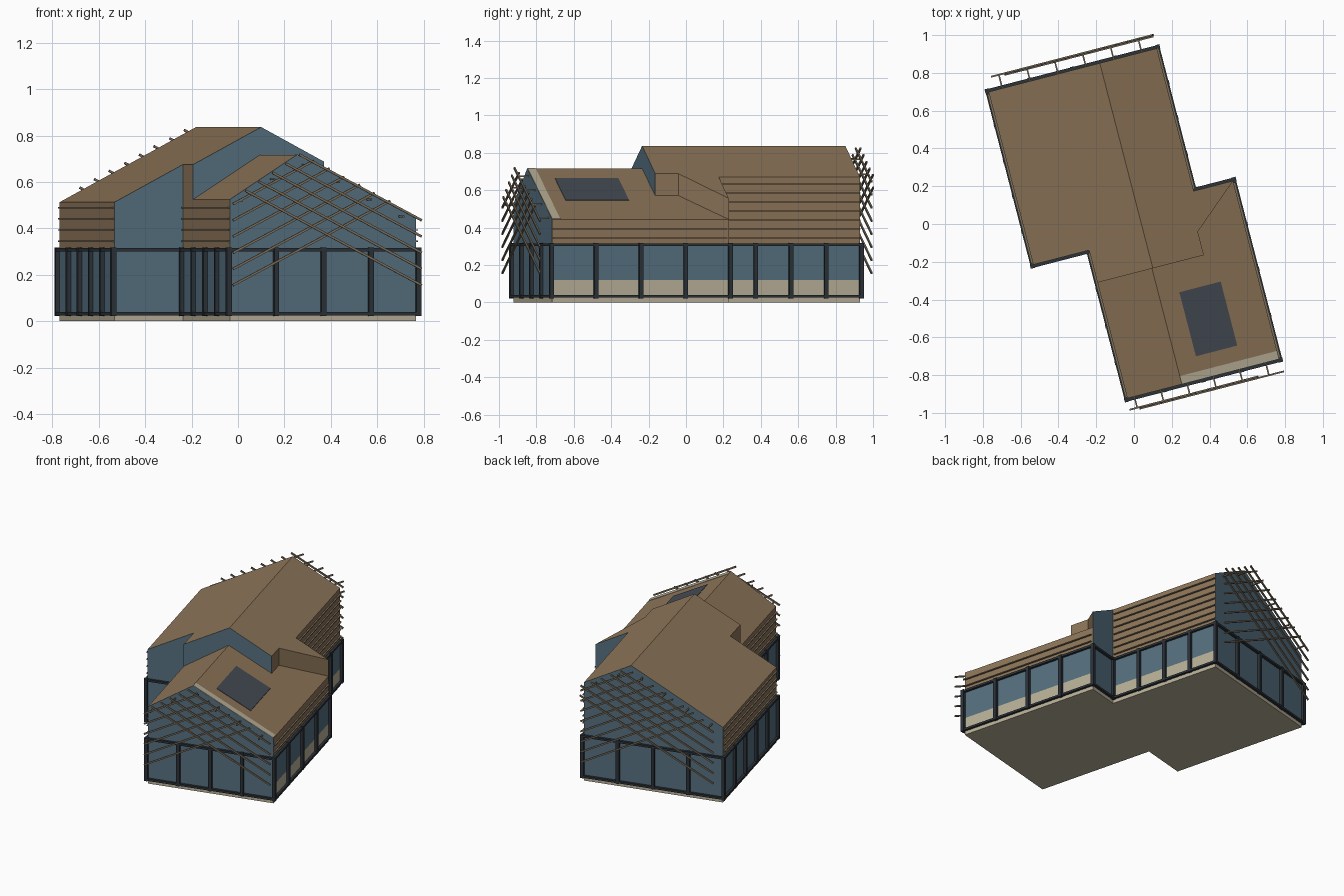
import bpy, bmesh, math
from mathutils import Vector, Matrix

if "Cube" in bpy.data.objects:
    bpy.data.objects.remove(bpy.data.objects["Cube"])

ROT = Matrix.Rotation(math.radians(14.5), 4, 'Z')   # whole house is turned on the grid


def mat(name, c):
    m = bpy.data.materials.new(name)
    m.diffuse_color = (*c, 1)
    m.use_nodes = True
    m.node_tree.nodes["Principled BSDF"].inputs["Base Color"].default_value = m.diffuse_color
    return m


WOOD = mat("wood", (0.27, 0.18, 0.10))
GLASS = mat("glass", (0.09, 0.16, 0.21))
STONE = mat("stone", (0.48, 0.43, 0.31))
DARK = mat("dark_metal", (0.025, 0.032, 0.04))
PANEL = mat("panel", (0.06, 0.07, 0.09))
SLAT = mat("slat", (0.20, 0.16, 0.11))


def finish(name, bm, mats):
    bmesh.ops.recalc_face_normals(bm, faces=bm.faces)
    me = bpy.data.meshes.new(name)
    bm.to_mesh(me)
    bm.free()
    me.transform(ROT)
    for m in mats:
        me.materials.append(m)
    ob = bpy.data.objects.new(name, me)
    bpy.context.collection.objects.link(ob)
    return ob


def prism(name, low, high, mats, side_idx=None, end_idx=0):
    """Solid between two matching loops of points."""
    bm = bmesh.new()
    a = [bm.verts.new(p) for p in low]
    b = [bm.verts.new(p) for p in high]
    n = len(a)
    for f in (bm.faces.new(a), bm.faces.new(b)):
        f.material_index = end_idx
    for i in range(n):
        f = bm.faces.new((a[i], a[(i + 1) % n], b[(i + 1) % n], b[i]))
        f.material_index = side_idx[i] if side_idx else 0
    return finish(name, bm, mats)


def bars(name, segs, w, h, m):
    """Box-section bars between point pairs, joined as one part."""
    bm = bmesh.new()
    for p, q in segs:
        p, q = Vector(p), Vector(q)
        d = q - p
        x = d.normalized()
        y = x.cross(Vector((0, 0, 1)))
        y = y.normalized() if y.length > 1e-4 else Vector((0, 1, 0))
        z = x.cross(y)
        M = Matrix((x * d.length, y * w, z * h)).transposed().to_4x4()
        bmesh.ops.create_cube(bm, size=1, matrix=Matrix.Translation((p + q) / 2) @ M)
    return finish(name, bm, [m])


# Roof heights across the width
def roof_a(u):
    return 0.837 - 0.533 * abs(u - 0.038)


def roof_b(u):
    return 0.717 - (0.644 if u < 0.033 else 0.514) * abs(u - 0.033)


def block(name, u0, u1, v0, v1, roof, ridge, base=True):
    zs = [(u0, 0.025), (u0, 0.31), (u0, roof(u0)), (ridge, roof(ridge)),
          (u1, roof(u1)), (u1, 0.31), (u1, 0.12), (u1, 0.025)]
    idx = [1, 0, 0, 0, 0, 1, 2, 2]
    return prism(name, [(u, v0, z) for u, z in zs], [(u, v1, z) for u, z in zs],
                 [WOOD, GLASS, STONE], idx, 1)


# Foundation slab
foot = [(-.57, .87), (.35, .87), (.35, .09), (.565, .09),
        (.565, -.885), (-.265, -.885), (-.265, -.075), (-.57, -.075)]
prism("foundation", [(u, v, 0) for u, v in foot], [(u, v, .025) for u, v in foot], [STONE])

# Two gabled wings and the raised link between them
block("rear_wing", -.57, .35, -.075, .87, roof_a, .038)
block("front_wing", -.265, .565, -.885, .09, roof_b, .033)
link = [(-.265, .31), (-.265, roof_a(-.265)), (.038, roof_a(.038)), (.317, roof_a(.317)), (.317, .31)]
prism("link_roof", [(u, -.252, z) for u, z in link], [(u, -.07, z) for u, z in link],
      [WOOD, GLASS], [0] * 5, 1)
flare = [(.317, -.124), (.565, .09), (.317, .09)]
prism("roof_flare", [(u, v, .4) for u, v in flare],
      [(u, v, roof_a(u)) for u, v in flare], [WOOD, GLASS], [0, 1, 0])


# Thin pieces lying on the right slope of the front roof
def on_roof(name, u0, u1, v0, v1, t, m):
    c = [(u0, v0), (u1, v0), (u1, v1), (u0, v1)]
    prism(name, [(u, v, roof_b(u) - .01) for u, v in c],
          [(u, v, roof_b(u) + t) for u, v in c], [m])


on_roof("skylight", .142, .368, -.76, -.41, .003, PANEL)
on_roof("roof_verge", .035, .563, -.884, -.84, .003, STONE)

# Ground floor window frames: corner to corner with number of bays
outer = [(-.577, .877), (.357, .877), (.357, .097), (.572, .097),
         (.572, -.892), (-.272, -.892), (-.272, -.082), (-.577, -.082)]
bays = [4, 4, 1, 4, 4, 4, 1, 5]
posts, rails = [], []
for i, n in enumerate(bays):
    p, q = Vector(outer[i]), Vector(outer[(i + 1) % 8])
    for z in (.032, .308):
        rails.append(((*p, z), (*q, z)))
    for k in range(n):
        c = p.lerp(q, k / n)
        posts.append(((*c, .022), (*c, .318)))
bars("window_posts", posts, .022, .022, DARK)
bars("window_rails", rails, .018, .014, DARK)

# Horizontal cladding slats on the long sides
slats = []
for k in range(8):
    z = .345 + k * .048
    for u, v0, v1, top in ((-.574, -.07, .86, .5), (-.269, -.88, -.09, .51),
                           (.354, .1, .87, .67), (.569, -.88, .08, .43)):
        if z < top:
            slats.append(((u, v0, z), (u, v1, z)))
bars("cladding_slats", slats, .012, .006, SLAT)


# Diagonal lattice screens in front of both end gables
def lattice(name, u0, u1, v, wall, roof, step):
    segs, stubs = [], []
    for a, b, s in ((u0, u1, 1), (u1, u0, -1)):
        z0 = .155
        while z0 < roof(a):
            end = a
            while abs(end - a) < u1 - u0 and z0 + .52 * abs(end - a) <= roof(end) + .005:
                end += s * .005
            if abs(end - a) > .03:
                vv = v + s * .004
                segs.append(((a, vv, z0), (end, vv, z0 + .52 * abs(end - a))))
            z0 += step
    for k in range(6):
        u = u0 + .04 + k * (u1 - u0 - .12) / 5
        stubs.append(((u, wall, roof(u) - .03), (u, v, roof(u) - .03)))
    bars(name, segs, .009, .010, SLAT)
    bars(name + "_brackets", stubs, .008, .008, SLAT)


lattice("front_lattice", -.267, .571, -.95, -.885, roof_b, .07)
lattice("rear_lattice", -.535, .347, .94, .87, roof_a, .07)
